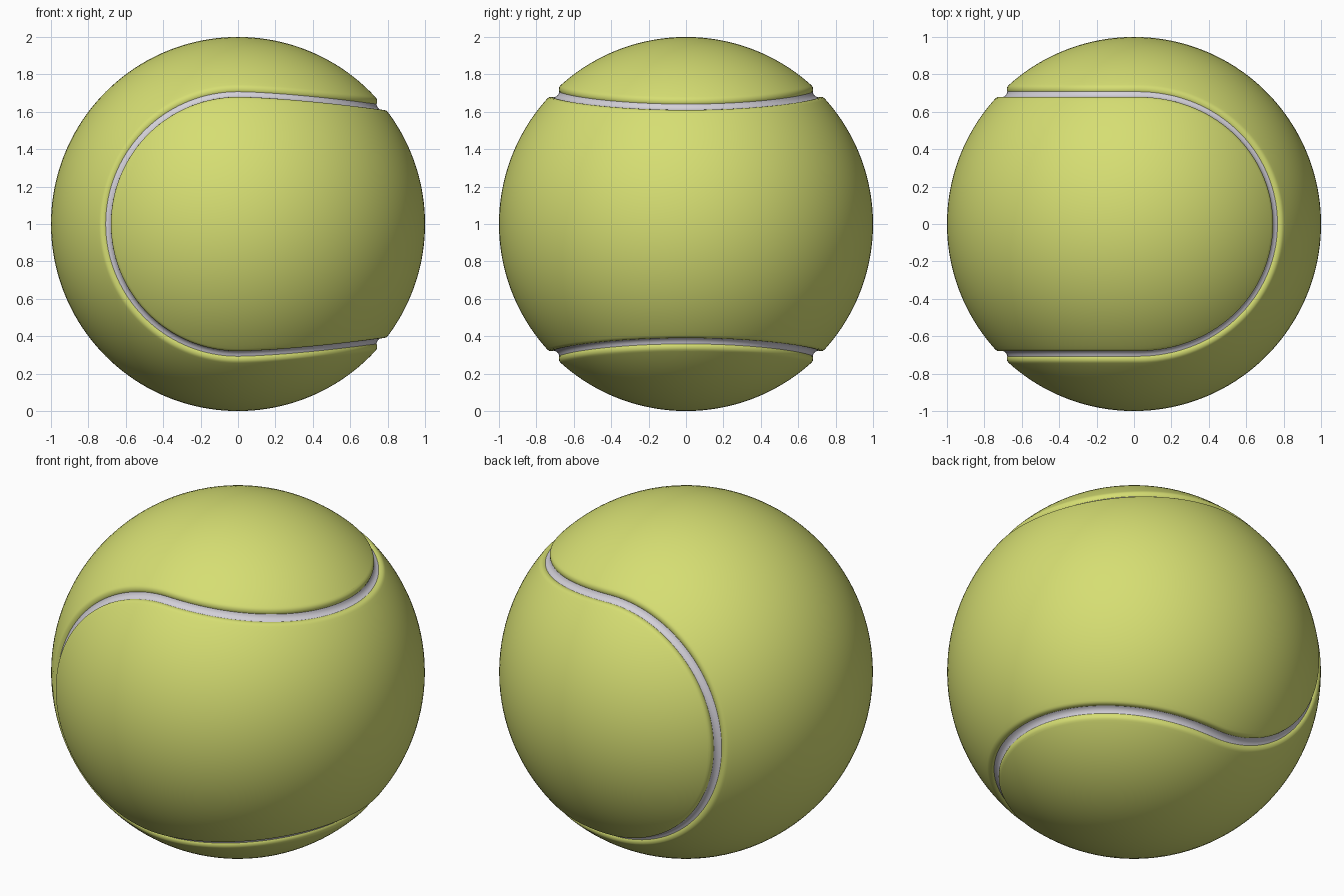
import bpy, bmesh, math
from mathutils import Vector

if "Cube" in bpy.data.objects:
    bpy.data.objects.remove(bpy.data.objects["Cube"])

N = 80          # samples per quarter of the seam
M = 40          # segments across each felt panel
CENTRE = Vector((0, 0, 1))


def material(name, rgb):
    m = bpy.data.materials.new(name)
    m.diffuse_color = (*rgb, 1)
    m.use_nodes = True
    m.node_tree.nodes["Principled BSDF"].inputs["Base Color"].default_value = m.diffuse_color
    return m


felt = material("yellow green felt", (0.67, 0.73, 0.17))
grey = material("light grey rubber", (0.65, 0.63, 0.69))


# Seam centre line: one quarter on the unit sphere, then mirrored in y and z
def quarter_point(i):
    s = i / N * 2
    h = math.sqrt(0.5)
    if s <= 1:
        a = s * math.pi / 2
        return Vector((-h * math.cos(a), -h, h * math.sin(a)))
    f = math.sin((s - 1) * math.pi / 2)
    x = 0.77 * f
    z = h - (h - math.sqrt(1 - 0.77 ** 2)) * f ** 1.5
    return Vector((x, -math.sqrt(max(0, 1 - x * x - z * z)), z))


quarter = [quarter_point(i) for i in range(N + 1)]
upper = quarter + [Vector((p.x, -p.y, p.z)) for p in reversed(quarter[:-1])]
loop = upper + [Vector((p.x, p.y, -p.z)) for p in reversed(upper[1:-1])]
COUNT = len(loop)


# Closed line running beside the seam at angle d and radius r
def offset_loop(d, r):
    out = []
    for i, p in enumerate(loop):
        t = loop[(i + 1) % COUNT] - loop[i - 1]
        side = p.cross(t).normalized()
        out.append((p * math.cos(d) + side * math.sin(d)) * r)
    return out


def add_strips(bm, rows):
    grid = [[bm.verts.new(p) for p in row] for row in rows]
    for a, b in zip(grid, grid[1:]):
        for i in range(COUNT):
            j = (i + 1) % COUNT
            bm.faces.new((a[i], a[j], b[j], b[i]))


def finish(bm, name, mat):
    bmesh.ops.remove_doubles(bm, verts=bm.verts[:], dist=1e-5)
    bm.normal_update()
    for f in bm.faces:
        f.smooth = True
        if f.normal.dot(f.calc_center_median()) < 0:
            f.normal_flip()
    bmesh.ops.translate(bm, verts=bm.verts[:], vec=CENTRE)
    me = bpy.data.meshes.new(name)
    bm.to_mesh(me)
    bm.free()
    me.materials.append(mat)
    bpy.context.collection.objects.link(bpy.data.objects.new(name, me))


# Felt panel: rounded rim along the seam, then rows bridging opposite sides
RIM = [(0.022, 0.979), (0.025, 0.986), (0.031, 0.992), (0.038, 0.997),
       (0.046, 0.9995), (0.055, 1.0)]


def felt_panel(name, sign, tip):
    bm = bmesh.new()
    rows = [offset_loop(sign * d, r) for d, r in RIM]
    add_strips(bm, rows)
    edge = rows[-1]
    grid = []
    for k in range(COUNT // 2 + 1):
        a, b = edge[(tip + k) % COUNT], edge[(tip - k) % COUNT]
        line = [a.lerp(b, m / M).normalized() for m in range(M + 1)]
        grid.append([bm.verts.new(p) for p in line])
    for a, b in zip(grid, grid[1:]):
        for m in range(M):
            bm.faces.new((a[m], a[m + 1], b[m + 1], b[m]))
    finish(bm, name, felt)


felt_panel("side_felt_panel", -1, 0)
felt_panel("top_felt_panel", 1, N)

# Grey seam: shallow hollow strip between the panels
bm = bmesh.new()
add_strips(bm, [offset_loop(d, r) for d, r in
                [(-0.022, 0.979), (-0.012, 0.974), (0, 0.972),
                 (0.012, 0.974), (0.022, 0.979)]])
finish(bm, "seam", grey)
